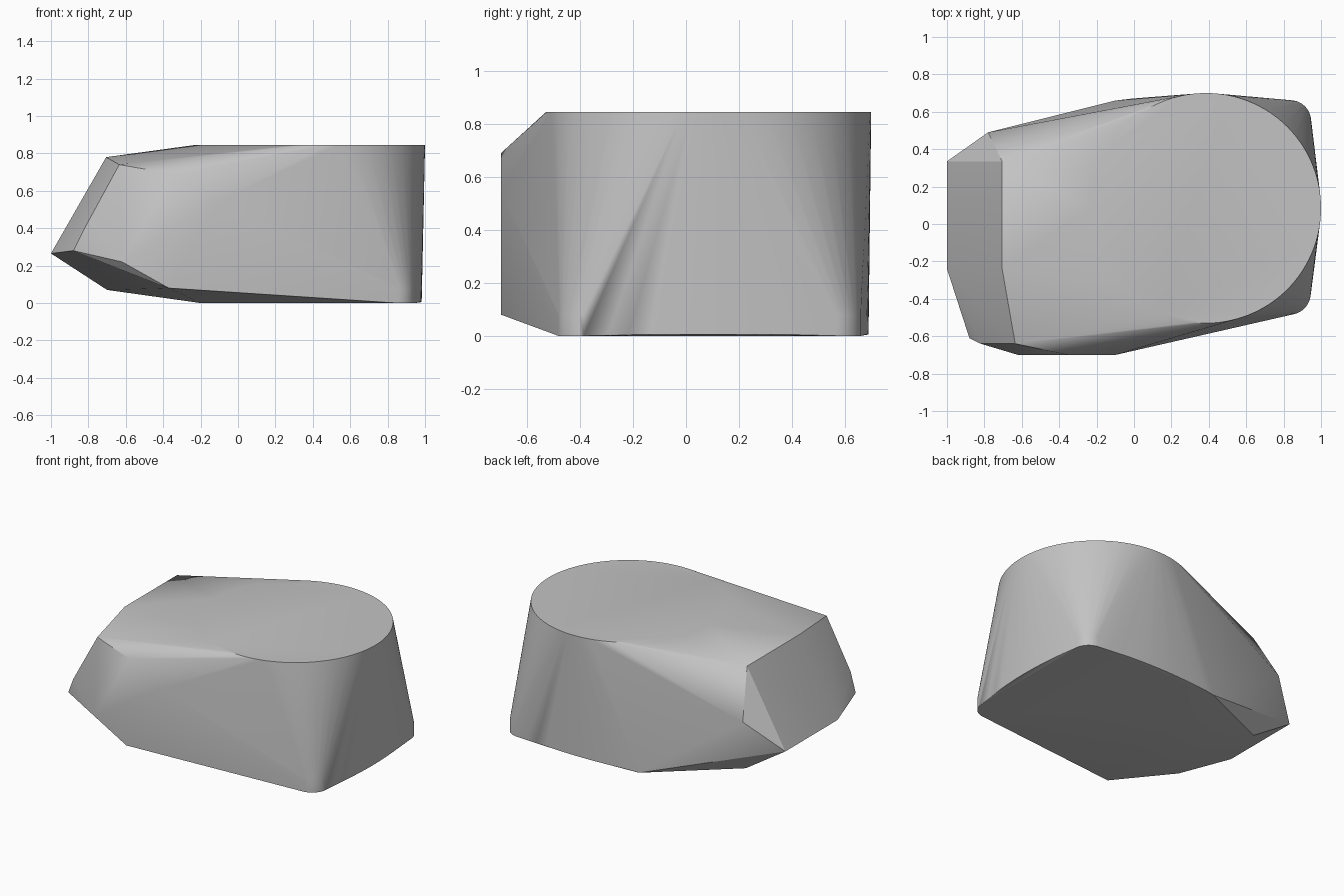
import bpy, bmesh
from math import cos, sin, pi, radians

cube = bpy.data.objects.get("Cube")
if cube:
    bpy.data.objects.remove(cube, do_unlink=True)


def material(name, rgb):
    mat = bpy.data.materials.new(name)
    mat.use_nodes = True
    colour = (*rgb, 1)
    mat.diffuse_color = colour
    mat.node_tree.nodes["Principled BSDF"].inputs["Base Color"].default_value = colour
    return mat


def arc(cx, cy, z, r, start, end, steps):
    """Points on a horizontal arc, angles in degrees."""
    angles = [radians(start + (end - start) * i / steps) for i in range(steps + 1)]
    return [(cx + r * cos(a), cy + r * sin(a), z) for a in angles]


# Round flat top
points = arc(0.385, 0.085, 0.845, 0.615, 0, 360, 120)

# Rounded lower corners with a short upright wall
for z in (0, 0.08):
    points += arc(0.835, 0.55, z, 0.112, 0, 90, 10)
    points += arc(0.83, -0.37, z, 0.115, -80, 0, 10)

# Gently bowed lower edges at the end and the back
for i in range(1, 12):
    t = i / 12
    bow = sin(pi * t)
    points.append((0.947 + 0.035 * bow, -0.37 + 0.92 * t, 0.005))
    points.append((0.835 - 0.935 * t, 0.662 + 0.028 * bow, 0.005))

# Sloping end plate and the underside ramp
for y in (0.335, -0.24):
    points += [(-1, y, 0.265), (-0.705, y, 0.78), (-0.2, y, 0)]
points += [(-0.7, 0.34, 0.07), (-0.1, 0.66, 0), (-0.78, 0.49, 0.47)]

# Faceted front shoulder
points += [
    (-0.635, -0.64, 0.74), (-0.82, -0.64, 0.40), (-0.88, -0.61, 0.28),
    (-0.62, -0.70, 0.22), (-0.37, -0.70, 0.08),
    (-0.10, -0.70, 0.55), (-0.35, -0.70, 0.69),
]

# Wrap the outline points in one convex skin
bm = bmesh.new()
for p in points:
    bm.verts.new(p)
bmesh.ops.remove_doubles(bm, verts=bm.verts[:], dist=0.0005)
bmesh.ops.convex_hull(bm, input=bm.verts[:])
bmesh.ops.delete(bm, geom=[v for v in bm.verts if not v.link_faces], context="VERTS")
bmesh.ops.dissolve_limit(bm, angle_limit=0.003, verts=bm.verts[:], edges=bm.edges[:])
bmesh.ops.recalc_face_normals(bm, faces=bm.faces[:])

mesh = bpy.data.meshes.new("faceted_body")
bm.to_mesh(mesh)
bm.free()
mesh.materials.append(material("plain grey", (0.55, 0.55, 0.55)))

body = bpy.data.objects.new("faceted_body", mesh)
bpy.context.collection.objects.link(body)
bpy.ops.object.select_all(action="DESELECT")
body.select_set(True)
bpy.context.view_layer.objects.active = body
bpy.ops.object.shade_smooth_by_angle(angle=radians(25))
